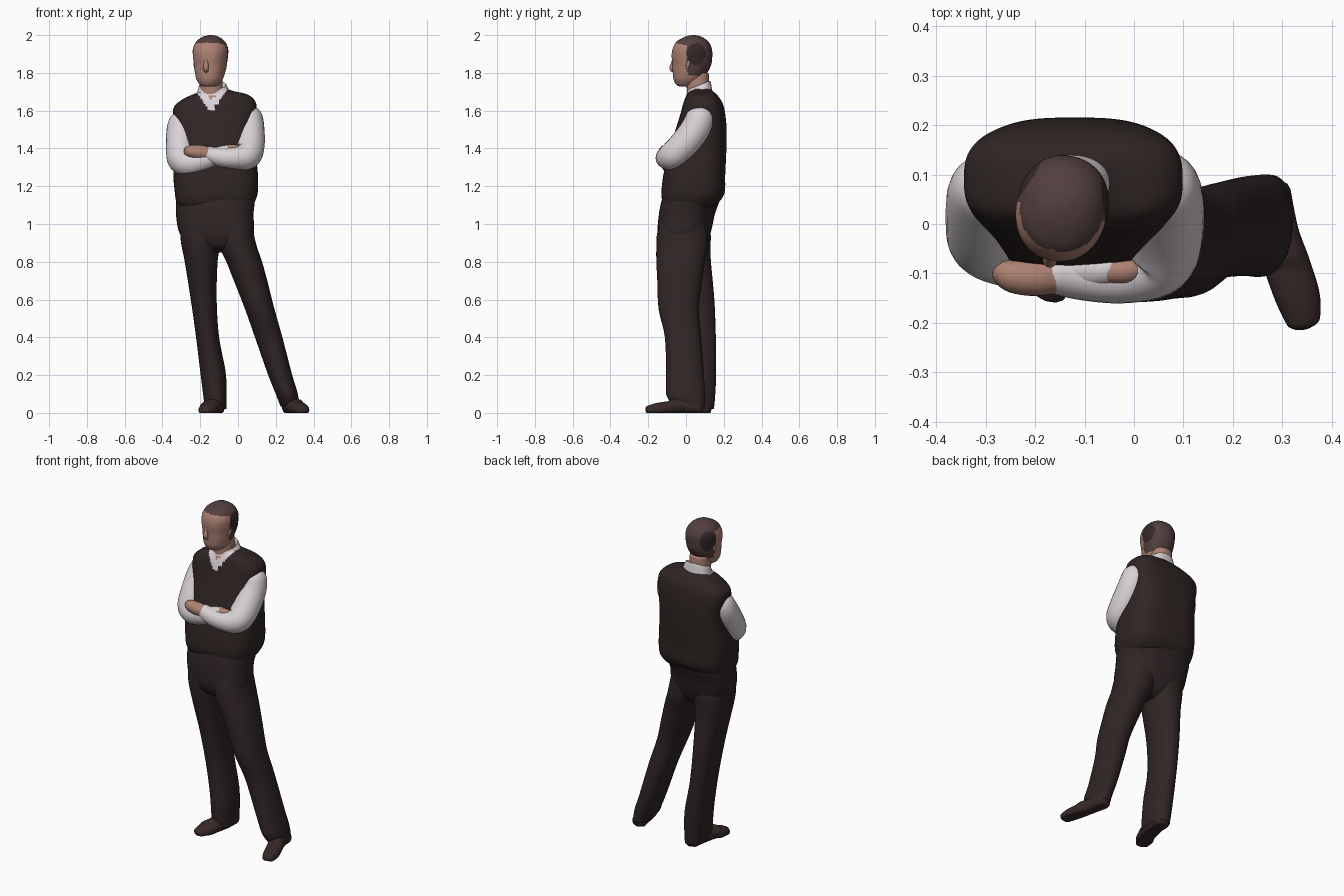
import bpy, bmesh, math
from mathutils import Vector, Matrix


def mat(name, c):
    m = bpy.data.materials.new(name)
    m.diffuse_color = (*c, 1)
    return m


VEST = mat("dark knit", (0.028, 0.018, 0.017))
TROUSER = mat("dark trouser cloth", (0.029, 0.018, 0.018))
SHOE = mat("brown shoe leather", (0.038, 0.022, 0.021))
SHIRT = mat("white shirt", (0.70, 0.64, 0.67))
SKIN = mat("skin", (0.42, 0.22, 0.17))
HAIR = mat("brown hair", (0.085, 0.050, 0.048))
DARKHAIR = mat("dark side hair", (0.035, 0.021, 0.021))


def smooth_rows(rows, n):
    """Catmull-Rom interpolation of rows of numbers."""
    out = []
    for i in range(len(rows) - 1):
        p0, p1 = rows[max(i - 1, 0)], rows[i]
        p2, p3 = rows[i + 1], rows[min(i + 2, len(rows) - 1)]
        for k in range(n):
            t = k / n
            out.append([0.5 * (2 * b + (c - a) * t + (2 * a - 5 * b + 4 * c - d) * t * t
                               + (3 * b - a - 3 * c + d) * t ** 3)
                        for a, b, c, d in zip(p0, p1, p2, p3)])
    out.append(list(rows[-1]))
    return out


def skin_rings(name, rings, mats, paint=None, warp=None):
    """Bridge rings into a closed smooth object; paint picks a material index per face."""
    bm = bmesh.new()
    vs = [[bm.verts.new(warp(p) if warp else p) for p in r] for r in rings]
    n = len(vs[0])
    for a, b in zip(vs, vs[1:]):
        for i in range(n):
            j = (i + 1) % n
            bm.faces.new((a[i], a[j], b[j], b[i]))
    bm.faces.new(vs[0])
    bm.faces.new(vs[-1])
    bmesh.ops.recalc_face_normals(bm, faces=bm.faces)
    for f in bm.faces:
        f.smooth = True
        if paint:
            f.material_index = paint(f.calc_center_median(), f.normal)
    me = bpy.data.meshes.new(name)
    bm.to_mesh(me)
    bm.free()
    for m in mats:
        me.materials.append(m)
    ob = bpy.data.objects.new(name, me)
    bpy.context.collection.objects.link(ob)
    return ob


def loft(name, rows, mats, power=2.3, seg=40, sub=5, **kw):
    """Horizontal superellipse sections given as (z, x0, x1, y0, y1)."""
    rings = []
    for z, x0, x1, y0, y1 in smooth_rows(rows, sub):
        ring = []
        for i in range(seg):
            a = 2 * math.pi * i / seg
            c, s = math.cos(a), math.sin(a)
            ring.append(Vector(((x0 + x1) / 2 + (x1 - x0) / 2 * math.copysign(abs(c) ** (2 / power), c),
                                (y0 + y1) / 2 + (y1 - y0) / 2 * math.copysign(abs(s) ** (2 / power), s), z)))
        rings.append(ring)
    return skin_rings(name, rings, mats, **kw)


def tube(name, rows, mats, seg=24, sub=5, **kw):
    """Round tube along (x, y, z, radius) with rounded ends."""
    pts = smooth_rows(rows, sub)
    P = [Vector(p[:3]) for p in pts]
    T = [(P[min(i + 1, len(P) - 1)] - P[max(i - 1, 0)]).normalized() for i in range(len(P))]
    u = T[0].orthogonal().normalized()
    rings = []

    def ring(c, u, t, r):
        v = t.cross(u)
        rings.append([c + r * (u * math.cos(a) + v * math.sin(a))
                      for a in (2 * math.pi * i / seg for i in range(seg))])

    caps = (75, 50, 25)
    for d in caps:
        a, r = math.radians(d), pts[0][3]
        ring(P[0] - T[0] * r * math.sin(a) * 0.6, u, T[0], r * math.cos(a))
    for i in range(len(P)):
        if i:
            u = T[i - 1].rotation_difference(T[i]) @ u
        ring(P[i], u, T[i], pts[i][3])
    for d in reversed(caps):
        a, r = math.radians(d), pts[-1][3]
        ring(P[-1] + T[-1] * r * math.sin(a) * 0.6, u, T[-1], r * math.cos(a))
    return skin_rings(name, rings, mats, **kw)


# Torso: knitted vest with a V neck showing the shirt
def tilt(p):
    k = min(max((p.z - 1.4) / 0.2, 0), 1)
    return Vector((p.x, p.y, p.z + 0.06 * k * (p.x + 0.12)))


def vest_paint(c, n):
    if c.y < 0.09 and c.z > 1.59 and abs(c.x + 0.143) < (c.z - 1.59) * 0.72:
        return 2 if abs(c.x + 0.14) < (c.z - 1.65) * 0.6 else 1
    return 0


loft("vest", [(1.09, -.31, .07, -.11, .14), (1.12, -.327, .09, -.125, .178), (1.17, -.335, .105, -.13, .205),
              (1.27, -.342, .105, -.118, .208), (1.4, -.33, .09, -.085, .214), (1.5, -.33, .09, -.055, .215),
              (1.58, -.342, .098, -.03, .208), (1.635, -.338, .092, -.015, .195), (1.675, -.285, .05, .0, .17),
              (1.70, -.22, -.03, .015, .145), (1.72, -.19, -.07, .03, .12)],
     [VEST, SHIRT, SKIN], power=2.9, seg=160, sub=14, paint=vest_paint, warp=tilt)

# Trousers: hips turned a little, and two legs
loft("trouser_hips", [(.85, -.15, -.04, -.06, .05), (.88, -.25, .05, -.12, .095), (.95, -.309, .084, -.147, .128),
                      (1.05, -.328, .082, -.142, .15), (1.13, -.325, .088, -.125, .175), (1.2, -.30, .07, -.10, .16)],
     [TROUSER], power=2.4, warp=lambda p: Vector((p.x, p.y - .08 * (p.x + .12), p.z)))
loft("standing_leg", [(.02, -.175, -.062, -.05, .148), (.1, -.185, -.06, -.05, .155), (.22, -.20, -.066, -.045, .16),
                      (.4, -.222, -.10, -.05, .158), (.6, -.25, -.113, -.075, .15), (.8, -.282, -.108, -.115, .132),
                      (.88, -.298, -.095, -.127, .13), (.95, -.306, -.09, -.13, .13), (1.03, -.30, -.10, -.11, .11)],
     [TROUSER], power=2.2)
loft("splayed_leg", [(.035, .225, .322, -.07, .10), (.1, .20, .317, -.105, .10), (.2, .16, .287, -.105, .095),
                     (.4, .09, .235, -.112, .08), (.55, .037, .193, -.145, .068), (.7, -.022, .155, -.152, .085),
                     (.8, -.062, .127, -.157, .10), (.88, -.10, .10, -.157, .115), (.95, -.11, .083, -.153, .115),
                     (1.03, -.10, .07, -.13, .10)],
     [TROUSER], power=2.2)


# Shoes: flattened tubes standing on the floor
def shoe(name, rows):
    def flat(p):
        return Vector((p.x, p.y, max(p.z * (0.75 if p.y < -0.08 else 0.9), 0)))
    tube(name, rows, [SHOE], warp=flat)


shoe("standing_shoe", [(-.115, .11, .03, .045), (-.122, .03, .035, .05), (-.14, -.05, .03, .05),
                       (-.160, -.10, .02, .05), (-.172, -.133, .012, .038)])
shoe("splayed_shoe", [(.275, .065, .03, .042), (.288, -.02, .04, .046), (.312, -.09, .035, .047),
                      (.332, -.15, .025, .045), (.342, -.192, .018, .036)])

# Crossed arms in shirt sleeves, and the two hands
tube("right_sleeve", [(-.292, .09, 1.575, .045), (-.298, .078, 1.545, .067), (-.302, .055, 1.49, .077),
                      (-.303, .0, 1.4, .078), (-.295, -.035, 1.34, .077), (-.25, -.062, 1.322, .067),
                      (-.17, -.085, 1.34, .055), (-.08, -.09, 1.375, .04), (-.045, -.09, 1.39, .032)], [SHIRT])
tube("left_sleeve", [(.05, .09, 1.61, .045), (.055, .08, 1.575, .072), (.06, .05, 1.5, .08),
                     (.062, -.02, 1.41, .078), (.045, -.075, 1.36, .073), (-.02, -.103, 1.35, .058),
                     (-.1, -.105, 1.355, .050), (-.165, -.10, 1.372, .041)], [SHIRT])
tube("right_hand", [(-.05, -.095, 1.395, .025), (-.015, -.095, 1.395, .026), (.01, -.09, 1.395, .02)], [SKIN])
tube("left_hand", [(-.16, -.105, 1.373, .036), (-.2, -.108, 1.38, .038), (-.245, -.105, 1.384, .034),
                   (-.268, -.094, 1.385, .026)], [SKIN])

# Neck and shirt collar
loft("neck", [(1.62, -.20, -.075, .01, .13), (1.70, -.20, -.08, .005, .125), (1.80, -.205, -.085, .0, .12)], [SKIN])
loft("collar", [(1.64, -.23, -.03, .0, .145), (1.69, -.218, -.04, -.002, .138), (1.735, -.206, -.06, .012, .130),
                (1.735, -.198, -.068, .02, .124), (1.70, -.195, -.08, .03, .12)], [SHIRT],
     warp=lambda p: Vector((p.x, p.y, p.z + 0.4 * (p.y - 0.08))))

# Head turned slightly to its right
PIVOT = Vector((-.145, .035, 0))
TURN = Matrix.Rotation(math.radians(-13), 3, 'Z')


def turn(p):
    return PIVOT + TURN @ (p - PIVOT)


def head_paint(c, n):
    c = PIVOT + TURN.inverted() @ (c - PIVOT)
    if abs(c.x + .145) > .05 and ((c.y - .072) / .046) ** 2 + ((c.z - 1.9) / .058) ** 2 < 1:
        return 2
    return 1 if c.z > 1.957 - 0.15 * (c.y + .04) or (c.y > .026 and c.z > 1.785) else 0


loft("head", [(1.728, -.175, -.115, -.035, .02), (1.737, -.193, -.097, -.052, .05), (1.765, -.213, -.077, -.066, .085),
              (1.80, -.223, -.067, -.07, .112), (1.845, -.23, -.06, -.072, .134), (1.89, -.236, -.054, -.076, .139),
              (1.93, -.236, -.054, -.07, .136), (1.965, -.220, -.070, -.05, .118), (1.988, -.193, -.097, -.012, .088),
              (1.998, -.165, -.125, .02, .06), (2.0, -.15, -.14, .035, .045)],
     [SKIN, HAIR, DARKHAIR], power=2.2, seg=96, sub=8, paint=head_paint, warp=turn)
tube("nose", [(-.145, -.062, 1.885, .008), (-.145, -.071, 1.85, .012), (-.145, -.076, 1.825, .015),
              (-.145, -.066, 1.812, .012)], [SKIN], seg=16, warp=turn)
for side, x in (("right", -.226), ("left", -.064)):
    tube(side + "_ear", [(x, .024, 1.825, .007), (x, .03, 1.845, .010), (x, .034, 1.862, .009)],
         [SKIN], seg=16, warp=turn)
